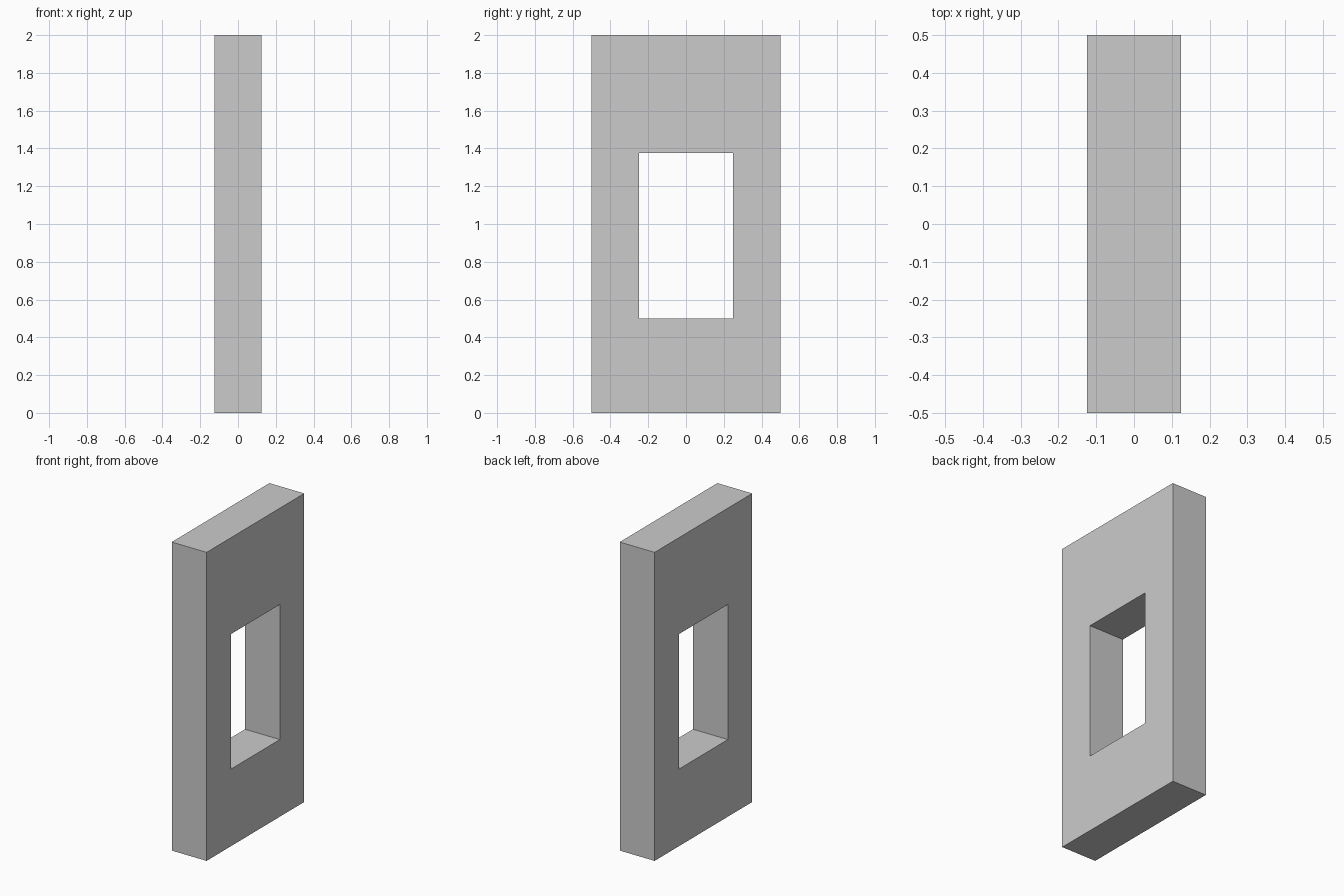
import bpy
import bmesh

if "Cube" in bpy.data.objects:
    bpy.data.objects.remove(bpy.data.objects["Cube"])

THICKNESS = 0.25


def rect(y, z0, z1):
    return [(-y, z0), (y, z0), (y, z1), (-y, z1)]


bm = bmesh.new()

# Outer outline and window outline, on the back and front of the wall
outer, inner = rect(0.5, 0.0, 2.0), rect(0.25, 0.5, 1.375)


def ring(x, outline):
    return [bm.verts.new((x, y, z)) for y, z in outline]


h = THICKNESS / 2
outer_l, inner_l = ring(-h, outer), ring(-h, inner)
outer_r, inner_r = ring(h, outer), ring(h, inner)

# Broad faces around the window, outer edges and window reveal
for a, b in ((outer_l, inner_l), (inner_l, inner_r),
             (inner_r, outer_r), (outer_r, outer_l)):
    for i in range(4):
        j = (i + 1) % 4
        bm.faces.new((a[i], a[j], b[j], b[i]))

bmesh.ops.recalc_face_normals(bm, faces=bm.faces)
mesh = bpy.data.meshes.new("wall_with_window")
bm.to_mesh(mesh)
bm.free()
wall = bpy.data.objects.new("wall_with_window", mesh)
bpy.context.collection.objects.link(wall)
